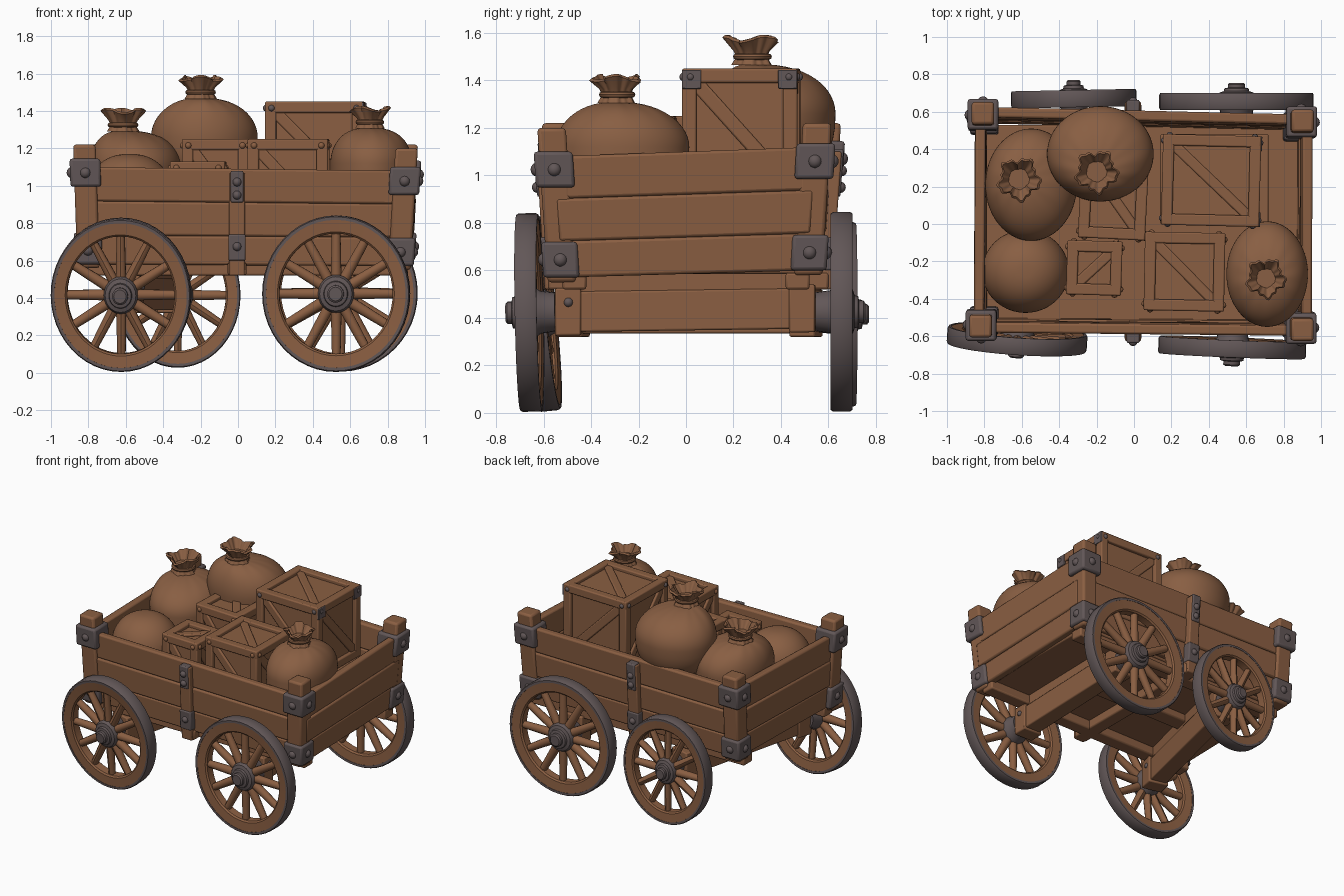
import bpy, bmesh, math
from mathutils import Vector, Matrix

if "Cube" in bpy.data.objects:
    bpy.data.objects.remove(bpy.data.objects["Cube"])


def material(name, rgb):
    m = bpy.data.materials.new(name)
    m.diffuse_color = (*rgb, 1)
    m.use_nodes = True
    m.node_tree.nodes["Principled BSDF"].inputs["Base Color"].default_value = m.diffuse_color
    return m


WOOD = material("brown wood", (0.255, 0.113, 0.054))
METAL = material("dark metal", (0.122, 0.095, 0.096))
CLOTH = material("sack cloth", (0.25, 0.114, 0.056))


def finish(name, bm, mat, bevel=0.0, M=None):
    if M:
        bm.transform(M)
    bmesh.ops.recalc_face_normals(bm, faces=bm.faces)
    me = bpy.data.meshes.new(name)
    bm.to_mesh(me)
    bm.free()
    me.materials.append(mat)
    ob = bpy.data.objects.new(name, me)
    bpy.context.collection.objects.link(ob)
    if bevel:
        b = ob.modifiers.new("bevel", 'BEVEL')
        b.width, b.segments, b.limit_method = bevel, 2, 'ANGLE'
    return ob


def hull(name, pts, mat=WOOD, bevel=0.01, M=None):
    bm = bmesh.new()
    for p in pts:
        bm.verts.new(p)
    bmesh.ops.convex_hull(bm, input=bm.verts)
    bmesh.ops.dissolve_limit(bm, angle_limit=0.03, verts=bm.verts, edges=bm.edges)
    return finish(name, bm, mat, bevel, M)


def box(name, lo, hi, mat=WOOD, bevel=0.01, M=None):
    return hull(name, [(x, y, z) for x in (lo[0], hi[0]) for y in (lo[1], hi[1])
                       for z in (lo[2], hi[2])], mat, bevel, M)


def beam(name, p, q, wide, thick, face, mat=WOOD, bevel=0.008, M=None):
    """Bar from p to q; thick is measured along the direction face."""
    p, q, n = Vector(p), Vector(q), Vector(face).normalized()
    s = (q - p).cross(n).normalized() * wide / 2
    return hull(name, [e + i * s + j * n * thick / 2 for e in (p, q)
                       for i in (-1, 1) for j in (-1, 1)], mat, bevel, M)


def bolt(pos, r=0.03, M=None, mat=METAL):
    bm = bmesh.new()
    bmesh.ops.create_uvsphere(bm, u_segments=12, v_segments=8, radius=r)
    bm.transform(Matrix.Translation(pos))
    return finish("bolt", bm, mat, 0, M)


def lathe(name, prof, mat, M, closed=False, n=48):
    """Turn (radius, depth) points about the y axis."""
    bm = bmesh.new()
    rings = [[bm.verts.new((r * math.cos(t), d, r * math.sin(t)))
              for t in (2 * math.pi * i / n for i in range(n))] for r, d in prof]
    for k in range(len(prof) - (0 if closed else 1)):
        a, b = rings[k], rings[(k + 1) % len(prof)]
        for i in range(n):
            bm.faces.new((a[i], a[(i + 1) % n], b[(i + 1) % n], b[i]))
    bmesh.ops.remove_doubles(bm, verts=bm.verts, dist=1e-5)
    return finish(name, bm, mat, 0, M)


# wheels: centre, x radius, z radius, lean, yaw
def wheel(c, rx, rz, lean, yaw):
    s = -1 if c[1] < 0 else 1
    M = (Matrix.Translation(c) @ Matrix.Rotation(yaw, 4, 'Z') @ Matrix.Rotation(lean, 4, 'X')
         @ Matrix.Diagonal((rx / 0.41, s, rz / 0.41, 1)))
    lathe("wheel_rim", [(.315, -.028), (.325, -.038), (.392, -.044), (.392, .044),
                        (.325, .038), (.315, .028)], WOOD, M, True)
    lathe("wheel_tyre", [(.388, -.046), (.404, -.046), (.41, -.036), (.41, .036),
                         (.404, .046), (.388, .046)], METAL, M, True)
    lathe("wheel_hub", [(0, -.11), (.08, -.11), (.088, -.05), (.1, -.03), (.1, .03), (.09, .048),
                        (.068, .055), (.064, .07), (.046, .074), (.046, .092), (.036, .1), (0, .1)],
          METAL, M, n=24)
    bm = bmesh.new()
    for i in range(12):
        R = Matrix.Rotation(math.tau * i / 12, 4, 'Y') @ Matrix.Translation((0, 0, .205))
        bmesh.ops.create_cone(bm, segments=10, radius1=.031, radius2=.025, depth=.25, matrix=R)
    finish("wheel_spokes", bm, WOOD, 0, M)


wheel((-.625, -.615, .417), .375, .411, .1, -.067)
wheel((.525, -.66, .423), .395, .418, .02, -.04)
wheel((-.322, .67, .415), .335, .388, 0, .02)
wheel((.548, .655, .426), .413, .42, 0, 0)

# axles with end blocks and bolsters
for p, q in (((-.60, -.53, .42), (-.335, .56, .42)), ((.525, -.55, .425), (.548, .545, .44))):
    p, q = Vector(p), Vector(q)
    beam("axle", p, q, .12, .17, (0, 0, 1))
    for e, f in ((p, q), (q, p)):
        beam("axle_block", e, e + (f - e) * .1, .15, .2, (0, 0, 1))
    bolt(p + (q - p) * .05 + Vector((.07, 0, .04)), .02)
    up = Vector((0, 0, .115))
    beam("bolster", p.lerp(q, .1) + up, p.lerp(q, .9) + up, .1, .12, (0, 0, 1))

# floor and beams below it
box("floor", (-.82, -.53, .585), (.88, .53, .63))
for y in (-.47, .47):
    box("floor_rail", (-.84, y - .05, .52), (.91, y + .05, .59))
box("centre_beam", (-.55, -.06, .53), (.5, .06, .59))
box("cross_beam", (-.055, -.58, .52), (.045, .6, .59))

# corner posts: bottom xy, top xy, top z, board bottom z, board top z, upper bracket z
POSTS = [((-.80, -.515), (-.82, -.545), 1.22, .58, 1.10, 1.07),
         ((.865, -.525), (.9, -.565), 1.20, .57, 1.08, 1.025),
         ((.87, .515), (.9, .55), 1.22, .60, 1.12, 1.06),
         ((-.80, .55), (-.808, .59), 1.22, .60, 1.13, 1.07)]


def at(p, z):
    t = (z - .58) / .6
    return Vector((p[0][0] + (p[1][0] - p[0][0]) * t, p[0][1] + (p[1][1] - p[0][1]) * t, z))


for p in POSTS:
    sx, sy = math.copysign(1, p[0][0]), math.copysign(1, p[0][1])
    hull("corner_post", [at(p, z) + Vector((i, j, 0)) for z in (p[3] - .02, p[2])
                         for i in (-.06, .06) for j in (-.06, .06)], bevel=.015)
    for z in (p[5], p[3] + .075):
        h = .082 if z > .9 else .076
        hull("corner_bracket", [at(p, z + k) + Vector((i, j, 0)) for k in (-.075, .075)
                                for i in (-h, h) for j in (-h, h)], METAL, .014)
        g = h - .012
        bolt(at(p, z) + Vector((sx * g, 0, 0)))
        bolt(at(p, z) + Vector((0, sy * g, 0)))

# side boards, three planks per side
for k in range(4):
    a, b = POSTS[k], POSTS[(k + 1) % 4]
    d = at(b, .8) - at(a, .8)
    n = Vector((d.y, -d.x, 0)).normalized()
    for i, (t0, t1) in enumerate(((0, .3), (.3, .65), (.65, 1))):
        out = .04 + (.006 if i == 1 else 0) + (.018 if k == 1 else 0)
        pts = []
        for p in (a, b):
            for t in (t0, t1):
                c = at(p, p[3] + (p[4] - p[3]) * t)
                pts += [c + n * out, c - n * (.055 - out)]
        hull("side_plank", pts, bevel=.012)

# middle posts on the long sides
for s, y0, y1, top in ((-1, .575, .605, 1.07), (1, .595, .63, 1.1)):
    def slab(name, z0, z1, w, d, mat):
        pts = []
        for z in (z0, z1):
            y = y0 + (y1 - y0) * (z - .55) / .5
            pts += [(x - .005, s * (y + e), z) for x in (-w, w) for e in (-.04, d)]
        hull(name, pts, mat, .008)
    slab("middle_post", .52, top, .042, .022, WOOD)
    slab("middle_plate_top", .91, top + .01, .034, .03, METAL)
    slab("middle_plate_low", .6, .74, .046, .03, METAL)
    for z in (1.02, .95, .675):
        bolt((-.005, s * (y0 + (y1 - y0) * (z - .55) / .5 + .026), z), .024)


# crates: panel box, frame bars and diagonal braces
def crate(x0, x1, y0, y1, z0, z1, turn=0, caps=False):
    hx, hy, hz = (x1 - x0) / 2, (y1 - y0) / 2, (z1 - z0) / 2
    M = Matrix.Translation(((x0 + x1) / 2, (y0 + y1) / 2, (z0 + z1) / 2)) @ Matrix.Rotation(turn, 4, 'Z')
    w, e = .06, .025
    box("crate_panels", (e - hx, e - hy, e - hz), (hx - e, hy - e, hz - e), M=M, bevel=0)
    for i in (-1, 1):
        for j in (-1, 1):
            a, b, c = i * (hx - w / 2), j * (hy - w / 2), j * (hz - w / 2)
            g = i * (hy - w / 2)
            beam("crate_bar_x", (-hx, g, c), (hx, g, c), w, w, (0, 0, 1), M=M)
            beam("crate_bar_y", (a, -hy, c), (a, hy, c), w, w, (0, 0, 1), M=M)
            beam("crate_bar_z", (a, b, -hz), (a, b, hz), w, w, (1, 0, 0), M=M)
            if caps and i > 0:               # metal plates on the right face
                box("crate_cap", (hx - .01, j * (hy - .04) - .04, hz - .085),
                    (hx + .005, j * (hy - .04) + .04, hz - .005), METAL, .004, M)
            bolt((i * (hx - .035), j * (hy - .006), hz - .035), .018, M, METAL if caps else WOOD)
            bolt((i * (hx - .006), j * (hy - .035), hz - .035), .018, M, METAL if caps else WOOD)
        ix, iy, iz = hx - w * .7, hy - w * .7, hz - w * .7
        beam("crate_brace", (-ix, i * (hy - .02), iz), (ix, i * (hy - .02), -iz), .06, .022, (0, 1, 0), M=M)
        beam("crate_brace", (i * (hx - .02), -iy, iz), (i * (hx - .02), iy, -iz), .06, .022, (1, 0, 0), M=M)
    t = -1 if x1 < 0 else 1
    beam("crate_brace_top", (-ix, t * iy, hz - .02), (ix, -t * iy, hz - .02), .055, .022, (0, 0, 1), M=M)


crate(.15, .675, -.01, .475, .92, 1.45, -.025, True)
box("lower_crate", (.14, .0, .63), (.72, .48, .92))
crate(.055, .485, -.465, -.045, .8, 1.25, -.02)
crate(-.36, -.065, -.38, -.09, .75, 1.13, -.03)
crate(-.29, .07, -.08, .36, .8, 1.25, -.05)


# sacks: round body, pleated shoulder, tied neck and ruffled mouth
def sack(c, rx, ry, z0, zwide, zneck, neck=None, ztop=0):
    n, rings = 78, []
    for k in range(10):                      # lower half
        t = math.pi / 2 * k / 10
        rings.append((math.sin(t) ** .75, zwide - (zwide - z0) * math.cos(t) ** .8, 0, 0))
    for k in range(14):                      # upper half, closing at the neck
        t = math.pi / 2 * k / 14
        rings.append((math.cos(t) ** .85, zwide + (zneck - .03 - zwide) * math.sin(t), (k / 14) ** 3, k / 14))
    if neck:
        rings[-1:] = [(.3, zneck - .035, 1, 1), (.23, zneck, .8, 1), (.27, zneck + .3 * (ztop - zneck), 1, 1),
                      (.4, ztop - .015, 1.6, 1), (.36, ztop - .005, 1.6, 1), (.2, zneck + .02, .5, 1)]
    rings.append((0, rings[-1][1], 0, 1))
    nx, ny = neck or c
    m = (rx + ry) / 2
    bm, rows = bmesh.new(), []
    for r, z, pleat, sh in rings:
        row = []
        f = sh * sh
        ax, ay = rx + (m - rx) * f, ry + (m - ry) * f
        for i in range(n):
            t = math.tau * i / n
            p = 1 + pleat * (.04 * math.cos(13 * t) + .08 * math.cos(5 * t + 1)) * bool(neck)
            zz = z + (.012 * math.cos(3 * t + c[0] * 9) if pleat > 1.5 else 0)
            row.append(bm.verts.new((c[0] + (nx - c[0]) * f + ax * r * p * math.cos(t),
                                     c[1] + (ny - c[1]) * f + ay * r * p * math.sin(t), zz)))
        rows.append(row)
    for a, b in zip(rows, rows[1:]):
        for i in range(n):
            bm.faces.new((a[i], a[(i + 1) % n], b[(i + 1) % n], b[i]))
    bmesh.ops.remove_doubles(bm, verts=bm.verts, dist=1e-5)
    finish("sack", bm, CLOTH)
    if neck:
        T = Matrix.Translation((nx, ny, zneck)) @ Matrix.Rotation(math.pi / 2, 4, 'X')
        q = m * .255
        lathe("sack_tie", [(q + .013 * math.cos(a), .013 * math.sin(a))
                           for a in (math.tau * i / 8 for i in range(8))], CLOTH, T, True, 24)


sack((-.18, .375), .285, .255, 1.0, 1.26, 1.5, (-.2, .28), 1.585)
sack((-.55, .21), .245, .30, .63, 1.1, 1.325, (-.615, .24), 1.41)
sack((.712, -.268), .218, .282, .63, 1.12, 1.34, (.705, -.29), 1.42)
sack((-.58, -.253), .232, .222, .63, .95, 1.2)

# smooth shading, sharp edges kept
bpy.ops.object.select_all(action='SELECT')
bpy.context.view_layer.objects.active = bpy.context.selected_objects[0]
bpy.ops.object.shade_smooth_by_angle(angle=math.radians(38))
